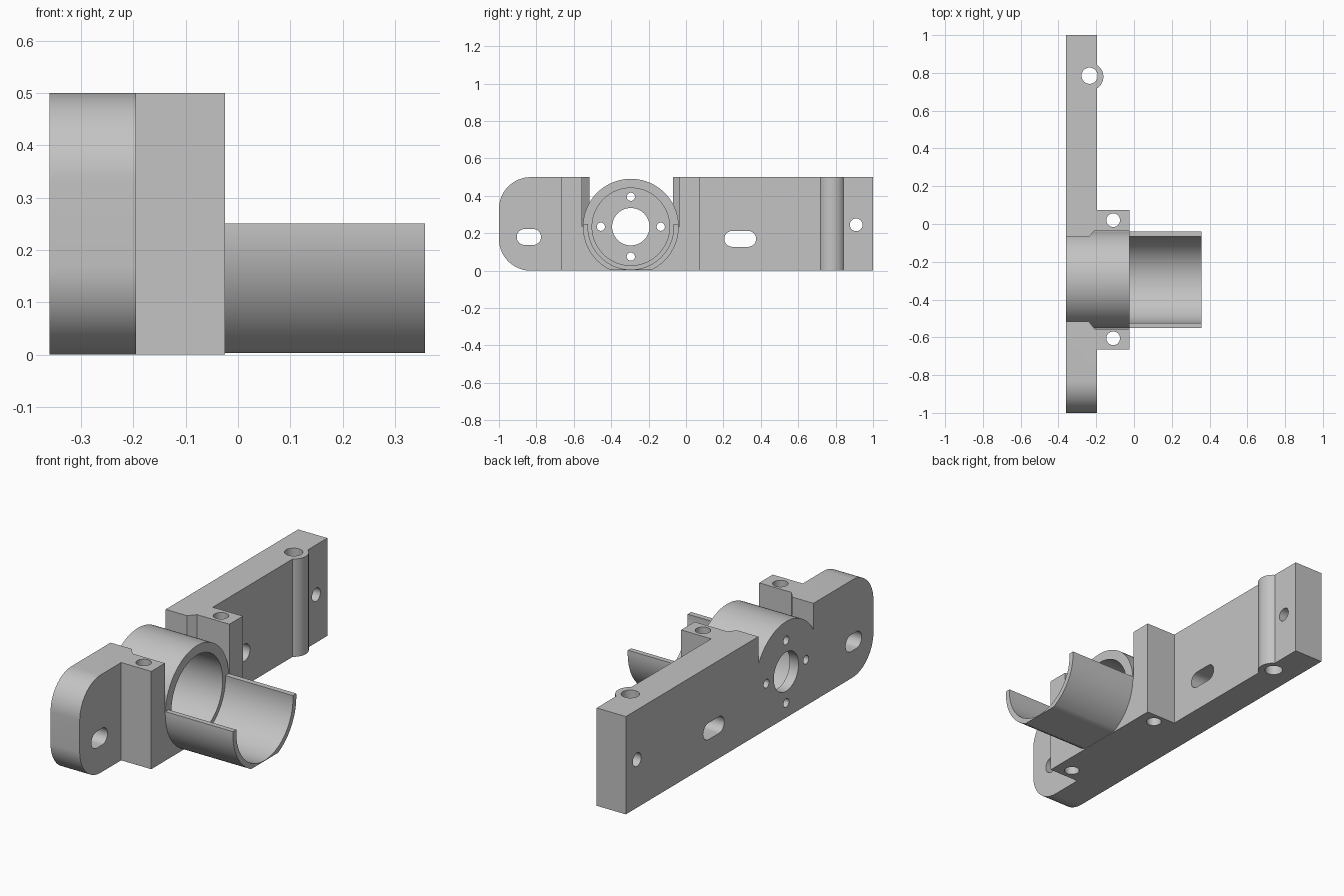
import bpy, bmesh
from math import sin, cos, pi

if "Cube" in bpy.data.objects:
    bpy.data.objects.remove(bpy.data.objects["Cube"], do_unlink=True)

COL = (0.55, 0.55, 0.55, 1)
grey = bpy.data.materials.new("plain grey")
grey.use_nodes = True
grey.diffuse_color = COL
grey.node_tree.nodes["Principled BSDF"].inputs["Base Color"].default_value = COL

BACK, FACE, FRONT, TIP = -0.36, -0.195, -0.025, 0.357
CY, CZ, R = -0.295, 0.235, 0.256   # ring centre and outer radius
TOP = 0.5


def arc(cu, cv, r, start=0.0, end=2 * pi, n=64, closed=True):
    steps = n if closed else n - 1
    return [(cu + r * cos(start + (end - start) * i / steps),
             cv + r * sin(start + (end - start) * i / steps)) for i in range(n)]


def slot(cu, cv, length, height):
    r, h = height / 2, (length - height) / 2
    return (arc(cu + h, cv, r, -pi / 2, pi / 2, 20, False)
            + arc(cu - h, cv, r, pi / 2, 3 * pi / 2, 20, False))


def rect(u0, u1, v0, v1):
    return [(u0, v0), (u1, v0), (u1, v1), (u0, v1)]


def prism(name, pts, axis, a, b):
    """Extrude a profile along x (points are y, z) or along z (points are x, y)."""
    place = (lambda p, d: (d, *p)) if axis == "x" else (lambda p, d: (*p, d))
    bm = bmesh.new()
    low = [bm.verts.new(place(p, a)) for p in pts]
    high = [bm.verts.new(place(p, b)) for p in pts]
    bm.faces.new(low)
    bm.faces.new(high)
    for i in range(len(pts)):
        j = (i + 1) % len(pts)
        bm.faces.new((low[i], low[j], high[j], high[i]))
    bmesh.ops.recalc_face_normals(bm, faces=bm.faces)
    mesh = bpy.data.meshes.new(name)
    bm.to_mesh(mesh)
    bm.free()
    mesh.materials.append(grey)
    obj = bpy.data.objects.new(name, mesh)
    bpy.context.scene.collection.objects.link(obj)
    return obj


def combine(target, tool, operation):
    tool.hide_render = True
    mod = target.modifiers.new("boolean", "BOOLEAN")
    mod.operation, mod.solver, mod.object = operation, "EXACT", tool
    bpy.context.view_layer.update()
    graph = bpy.context.evaluated_depsgraph_get()
    mesh = bpy.data.meshes.new_from_object(target.evaluated_get(graph))
    target.modifiers.clear()
    target.data = mesh
    bpy.data.objects.remove(tool, do_unlink=True)


def add(*args):
    combine(bracket, prism("joined_part", *args), "UNION")


def cut(*args):
    combine(bracket, prism("cutter", *args), "DIFFERENCE")


# Long back plate with one rounded end
CR = 0.17
plate = ([(1, 0), (1, TOP)]
         + arc(CR - 1, TOP - CR, CR, pi / 2, pi, 20, False)
         + arc(CR - 1, CR, CR, pi, 3 * pi / 2, 20, False))
bracket = prism("bracket_body", plate, "x", BACK, FACE)

# Clamp block, and boss around the vertical hole
add(rect(-0.28, FRONT, -0.665, 0.075), "z", 0, TOP)
add(arc(-0.235, 0.78, 0.073), "z", 0, TOP)

# Stepped gap above the ring
cut([(-0.4, -0.515), (-0.24, -0.515), (-0.208, -0.555), (0.1, -0.555),
     (0.1, -0.034), (-0.208, -0.034), (-0.24, -0.07), (-0.4, -0.07)],
    "z", CZ, 0.7)

# Motor ring with a flat underside, then its bore
ring = [(y, max(z, 0)) for y, z in arc(CY, CZ, R, n=96)]
add(ring, "x", BACK, FRONT)
cut(arc(CY, CZ, 0.207, n=96), "x", BACK + 0.05, 0.1)

# Shaft hole and four screw holes through the end wall
cut(arc(CY, CZ, 0.1), "x", -0.5, 0)
for k in range(4):
    a = k * pi / 2
    cut(arc(CY + 0.16 * cos(a), CZ + 0.16 * sin(a), 0.022, n=32), "x", -0.5, 0)

# Slots and hole through the plate
cut(slot(-0.84, 0.18, 0.13, 0.085), "x", -0.5, 0)
cut(slot(0.29, 0.17, 0.17, 0.085), "x", -0.5, 0)
cut(arc(0.91, 0.245, 0.034, n=40), "x", -0.5, 0)

# Vertical holes
for x, y, r in ((-0.235, 0.785, 0.043), (-0.11, 0.02, 0.036), (-0.11, -0.605, 0.036)):
    cut(arc(x, y, r, n=40), "z", -0.2, 0.7)

# Open half-tube cradle
outer = arc(CY, CZ, R, pi - 0.06, 2 * pi + 0.06, 64, False)
inner = arc(CY, CZ, 0.229, 2 * pi + 0.065, pi - 0.065, 64, False)
cradle = prism("half_tube_cradle", [(y, max(z, 0.003)) for y, z in outer] + inner,
               "x", FRONT, TIP)

# Smooth the round surfaces, keep edges sharp
bpy.ops.object.select_all(action="DESELECT")
for obj in (bracket, cradle):
    obj.select_set(True)
    bpy.context.view_layer.objects.active = obj
bpy.ops.object.shade_smooth_by_angle(angle=pi / 6)
